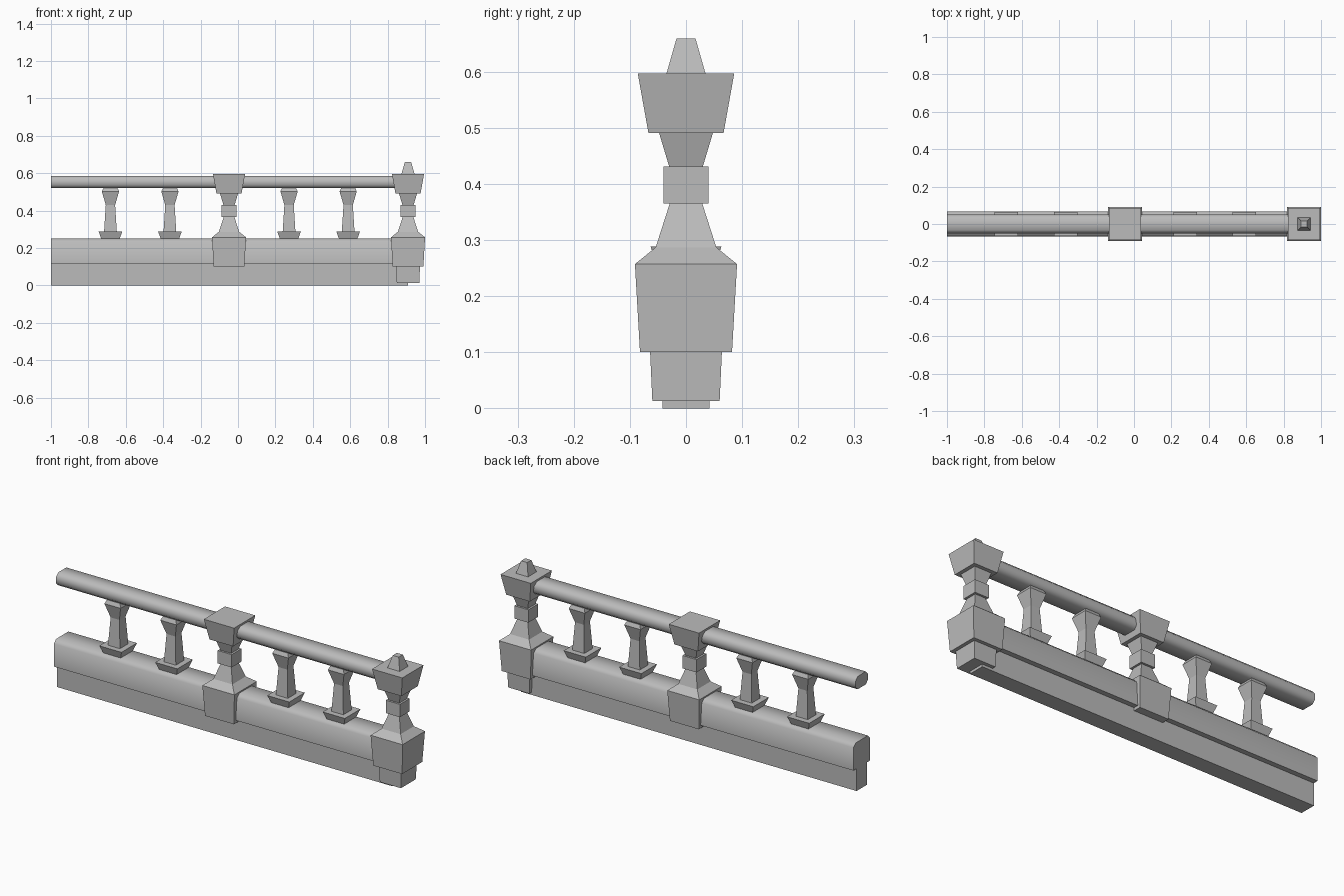
import bpy, bmesh, math

if "Cube" in bpy.data.objects:
    bpy.data.objects.remove(bpy.data.objects["Cube"])

stone = bpy.data.materials.new("grey stone")
stone.use_nodes = True
colour = (0.5, 0.5, 0.5, 1)
stone.diffuse_color = colour
stone.node_tree.nodes["Principled BSDF"].inputs["Base Color"].default_value = colour


def loft(name, rings, angle):
    """Skin a list of equal-sized vertex rings and cap both ends."""
    bm = bmesh.new()
    loops = [[bm.verts.new(p) for p in ring] for ring in rings]
    n = len(loops[0])
    for a, b in zip(loops, loops[1:]):
        for i in range(n):
            j = (i + 1) % n
            bm.faces.new((a[i], a[j], b[j], b[i]))
    bm.faces.new(loops[0][::-1])
    bm.faces.new(loops[-1])
    bmesh.ops.recalc_face_normals(bm, faces=bm.faces)
    mesh = bpy.data.meshes.new(name)
    bm.to_mesh(mesh)
    bm.free()
    mesh.materials.append(stone)
    obj = bpy.data.objects.new(name, mesh)
    bpy.context.collection.objects.link(obj)
    bpy.ops.object.select_all(action="DESELECT")
    obj.select_set(True)
    bpy.context.view_layer.objects.active = obj
    bpy.ops.object.shade_smooth_by_angle(angle=math.radians(angle))
    return obj


def square_column(name, x, profile):
    """Stack of square sections given as (half width, height)."""
    corners = [(-1, -1), (1, -1), (1, 1), (-1, 1)]
    rings = [[(x + sx * w, sy * w, z) for sx, sy in corners] for w, z in profile]
    return loft(name, rings, 12)


def beam(name, half_section, x0=-1.0, x1=0.909):
    """Bar along x from a half section of (y, z), mirrored across y."""
    section = half_section + [(-y, z) for y, z in reversed(half_section)]
    return loft(name, [[(x, y, z) for y, z in section] for x in (x0, x1)], 50)


# Base wall and handrail
beam("lower_beam", [(0.042, 0), (0.042, 0.116)])
beam("upper_beam", [(0.068, 0.115), (0.068, 0.232), (0.05, 0.25)])
beam("handrail", [(0.033, 0.52), (0.05, 0.537), (0.05, 0.568), (0.033, 0.586)])

# Posts: plinth, waist block, neck and cap
post = [(0.082, 0.1), (0.091, 0.257), (0.054, 0.287), (0.029, 0.365),
        (0.04, 0.365), (0.04, 0.431), (0.03, 0.431), (0.048, 0.491),
        (0.067, 0.491), (0.086, 0.597)]
for name, x in (("middle_post", -0.048), ("end_post", 0.909)):
    square_column(name, x, post)

# End post extras
square_column("end_post_foot", 0.909, [(0.06, 0.013), (0.064, 0.101)])
square_column("end_post_finial", 0.909, [(0.035, 0.596), (0.017, 0.659)])

# Balusters between the posts
for i, x in enumerate((-0.682, -0.364, 0.273, 0.589), 1):
    square_column(f"baluster_base_{i}", x, [(0.049, 0.249), (0.063, 0.288)])
    square_column(f"baluster_shaft_{i}", x,
                  [(0.034, 0.287), (0.025, 0.43), (0.046, 0.503), (0.037, 0.522)])
